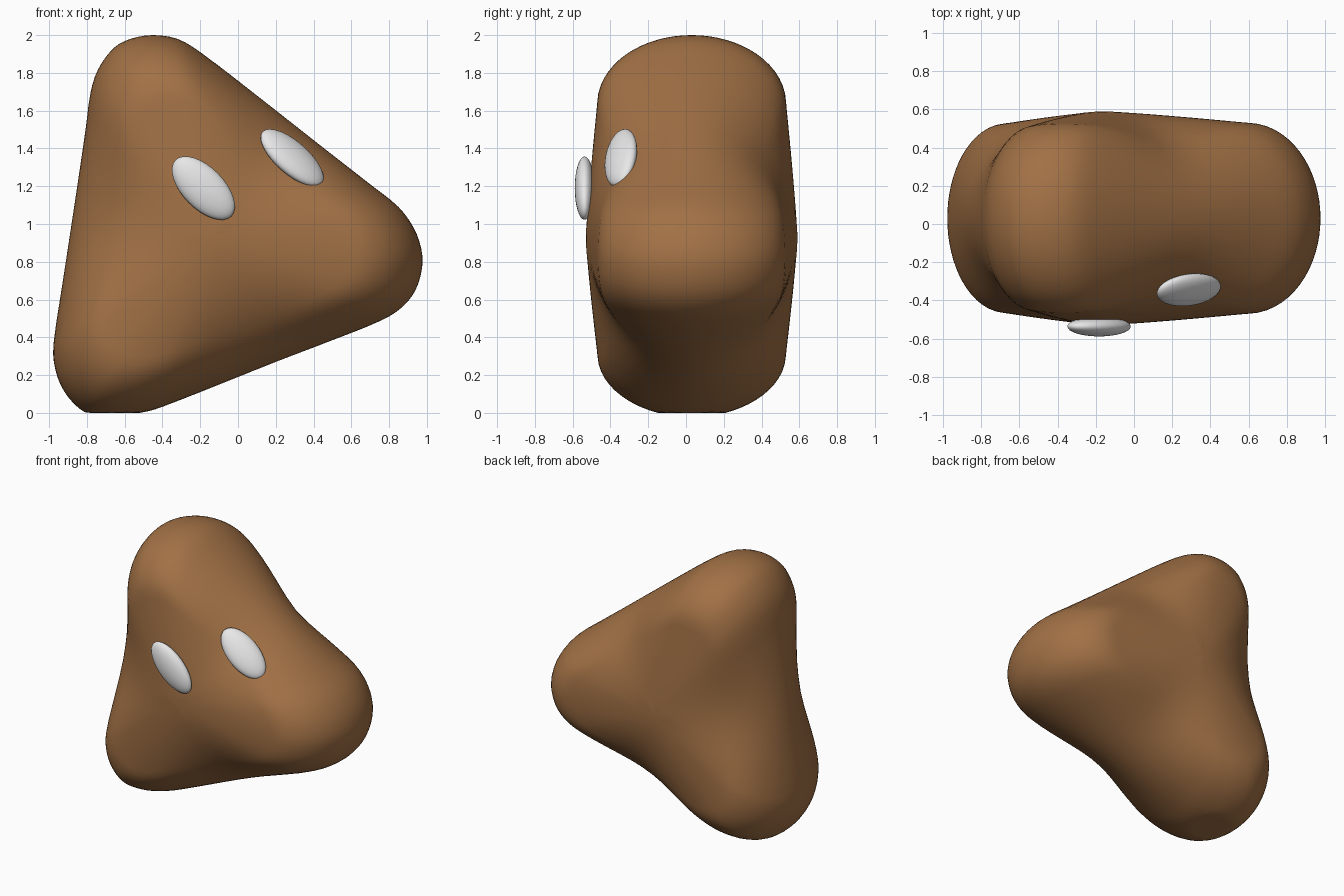
import bpy, bmesh, math
from mathutils import Vector, Matrix

if "Cube" in bpy.data.objects:
    bpy.data.objects.remove(bpy.data.objects["Cube"])


def material(name, rgb):
    m = bpy.data.materials.new(name)
    m.diffuse_color = (*rgb, 1)
    m.use_nodes = True
    m.node_tree.nodes["Principled BSDF"].inputs["Base Color"].default_value = m.diffuse_color
    return m


brown = material("brown", (0.36, 0.165, 0.06))
white = material("white", (0.8, 0.8, 0.8))

# Front outline of the body (x, z), clockwise from the top
OUTLINE = [(-0.45, 2.0), (-0.32, 1.98), (-0.20, 1.91), (0.1, 1.68), (0.45, 1.405),
           (0.70, 1.21), (0.85, 1.09), (0.93, 0.98), (0.97, 0.87), (0.975, 0.77),
           (0.94, 0.65), (0.87, 0.56), (0.76, 0.49), (0.5, 0.385), (0.2, 0.27),
           (-0.15, 0.13), (-0.38, 0.04), (-0.47, 0.01), (-0.62, -0.02), (-0.78, -0.01),
           (-0.87, 0.05), (-0.94, 0.15), (-0.975, 0.27), (-0.975, 0.38), (-0.93, 0.68),
           (-0.866, 1.1), (-0.807, 1.5), (-0.78, 1.7), (-0.74, 1.82), (-0.66, 1.93),
           (-0.57, 1.98)]
CENTRE = Vector((-0.15, 0.93))
MID_Y, HALF = 0.03, 0.56
CORNERS = [106, -7, 232]      # directions of the three lobes, degrees
RINGS, STEPS = 26, 3


def smooth_outline():
    """Closed Catmull-Rom curve through the outline points."""
    p = [Vector(q) for q in OUTLINE]
    n, out = len(p), []
    for i in range(n):
        a, b, c, d = p[i - 1], p[i], p[(i + 1) % n], p[(i + 2) % n]
        # tangents limited by the segment length, so spacing may vary
        L = (c - b).length
        tb = (c - a) / ((c - b).length + (b - a).length) * L
        tc = (d - b) / ((d - c).length + (c - b).length) * L
        for k in range(STEPS):
            t = k / STEPS
            out.append((2*t**3 - 3*t**2 + 1) * b + (t**3 - 2*t**2 + t) * tb
                       + (3*t**2 - 2*t**3) * c + (t**3 - t**2) * tc)
    return out


def half_depth(s, angle):
    """Half depth at fraction s from centre to rim: full lobes, thinner sides."""
    if s >= 1:
        return 0.0
    gap = min(abs((angle - c + 180) % 360 - 180) for c in CORNERS)
    w = math.cos(math.pi / 2 * min(gap / 60, 1)) ** 2
    side = HALF * math.sqrt(1 - s * s)
    if s < 0.66:
        lobe = HALF - 0.06 * (s / 0.66) ** 1.2
    else:
        lobe = 0.5 * math.sqrt(1 - ((s - 0.66) / 0.34) ** 2)
    return w * lobe + (1 - w) * side


def finish(name, bm, mat):
    bmesh.ops.recalc_face_normals(bm, faces=bm.faces)
    for f in bm.faces:
        f.smooth = True
    me = bpy.data.meshes.new(name)
    bm.to_mesh(me)
    bm.free()
    me.materials.append(mat)
    ob = bpy.data.objects.new(name, me)
    bpy.context.collection.objects.link(ob)
    return ob


# Body: front and back shells sharing the rim
bm = bmesh.new()
rim_pts = smooth_outline()
N = len(rim_pts)
rim = [bm.verts.new((p.x, MID_Y, max(p.y, 0))) for p in rim_pts]
for sign in (-1, 1):
    tip = bm.verts.new((CENTRE.x, MID_Y + sign * HALF, CENTRE.y))
    prev = None
    for r in range(1, RINGS + 1):
        s = 1 - (1 - r / RINGS) ** 2
        if r == RINGS:
            ring = rim
        else:
            ring = []
            for p in rim_pts:
                d = p - CENTRE
                q = CENTRE + d * s
                h = half_depth(s, math.degrees(math.atan2(d.y, d.x)))
                ring.append(bm.verts.new((q.x, MID_Y + sign * h, max(q.y, 0))))
        for i in range(N):
            j = (i + 1) % N
            if prev is None:
                bm.faces.new((tip, ring[i], ring[j]))
            else:
                bm.faces.new((prev[i], ring[i], ring[j], prev[j]))
        prev = ring
finish("body", bm, brown)


# Eyes: flattened ellipsoids lying on the surface
def eye(name, centre, long_axis, normal):
    a, n = Vector(long_axis).normalized(), Vector(normal).normalized()
    m = n.cross(a)
    rot = Matrix((a, m, n)).transposed().to_4x4()
    bm = bmesh.new()
    bmesh.ops.create_uvsphere(bm, u_segments=32, v_segments=16, radius=1)
    bm.transform(Matrix.Translation(centre) @ rot @ Matrix.Diagonal((0.21, 0.11, 0.052, 1)))
    finish(name, bm, white)


eye("left_eye", (-0.183, -0.537, 1.19), (0.7, 0, -0.71), (0, -1, 0))
eye("right_eye", (0.287, -0.345, 1.35), (0.75, 0, -0.66), (0.66, -1, 0.75))
